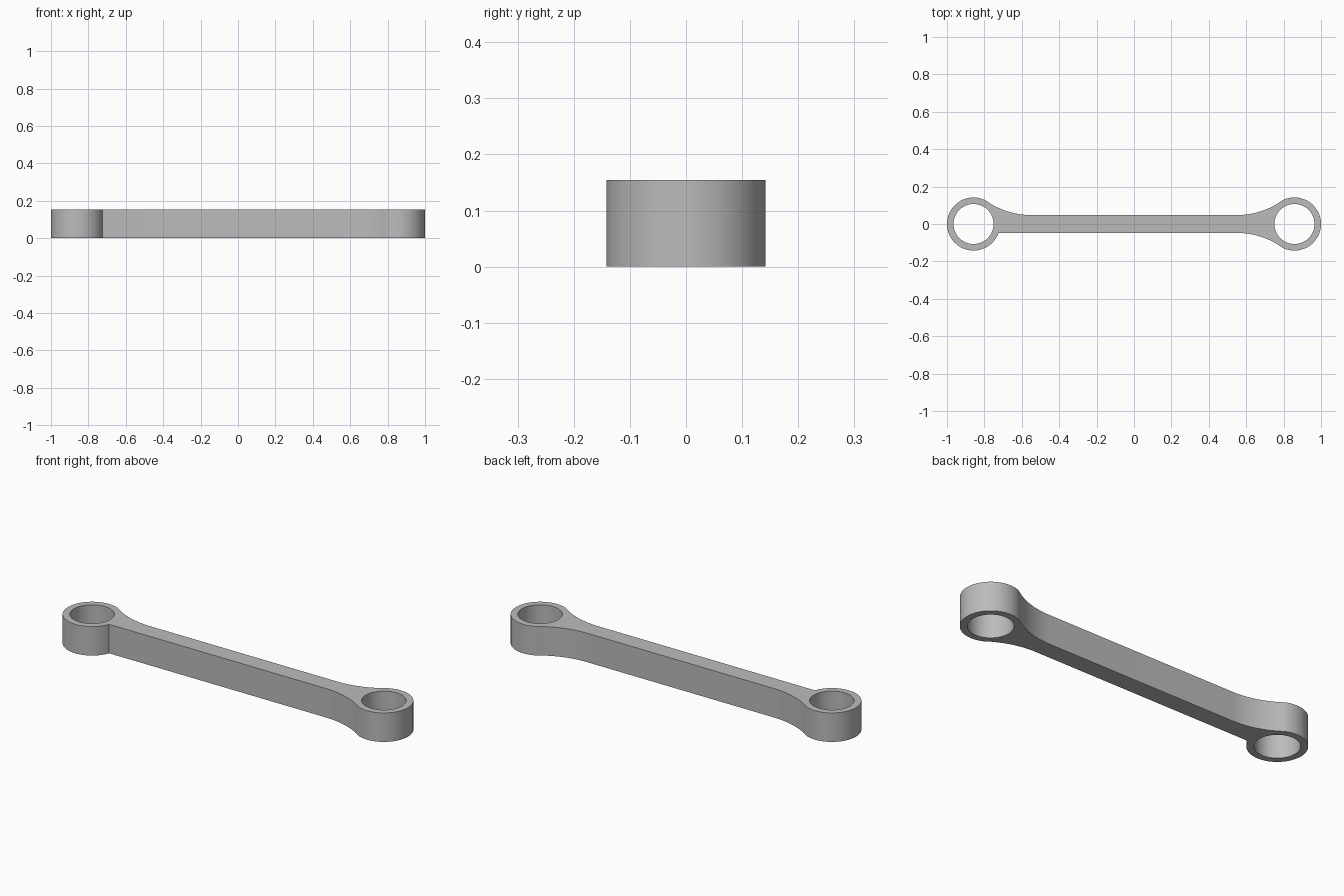
import bpy
import bmesh
import math

cube = bpy.data.objects.get("Cube")
if cube:
    bpy.data.objects.remove(cube, do_unlink=True)

HEIGHT = 0.154
RING_X, RING_R, HOLE_R = 0.858, 0.142, 0.107
BAR_HALF = 0.048
FLARE_START, FLARE_END = 0.55, 0.795


def arc(cx, cy, r, a0, a1, steps):
    return [(cx + r * math.cos(a0 + (a1 - a0) * i / steps),
             cy + r * math.sin(a0 + (a1 - a0) * i / steps)) for i in range(steps + 1)]


# Where the flare meets the ring, and the flare radius tangent to the bar
meet_angle = math.acos((FLARE_END - RING_X) / RING_R)
meet_y = RING_R * math.sin(meet_angle)
dx, dy = FLARE_END - FLARE_START, meet_y - BAR_HALF
flare_r = (dx * dx + dy * dy) / (2 * dy)
flare = arc(FLARE_START, BAR_HALF + flare_r, flare_r,
            -math.pi / 2, -math.pi / 2 + math.asin(dx / flare_r), 14)

# Outline: right half, then the left half with one plain corner at the front
outline = [(x, -y) for x, y in flare]
outline += arc(RING_X, 0, RING_R, -meet_angle, meet_angle, 56)[1:-1]
outline += flare[::-1]
outline += [(-x, y) for x, y in flare]
notch_angle = 2 * math.pi - math.asin(BAR_HALF / RING_R)
outline += arc(-RING_X, 0, RING_R, math.pi - meet_angle, notch_angle, 62)[1:]

holes = [arc(s * RING_X, 0, HOLE_R, 0, 2 * math.pi, 64)[:-1] for s in (-1, 1)]

# Fill the outline around the holes and extrude it upwards
bm = bmesh.new()
for loop in [outline] + holes:
    verts = [bm.verts.new((x, y, 0)) for x, y in loop]
    for i, v in enumerate(verts):
        bm.edges.new((v, verts[(i + 1) % len(verts)]))
bmesh.ops.triangle_fill(bm, edges=bm.edges[:], use_beauty=True)
result = bmesh.ops.extrude_face_region(bm, geom=bm.faces[:], use_keep_orig=True)
top = [g for g in result["geom"] if isinstance(g, bmesh.types.BMVert)]
bmesh.ops.translate(bm, verts=top, vec=(0, 0, HEIGHT))
bmesh.ops.recalc_face_normals(bm, faces=bm.faces[:])
mesh = bpy.data.meshes.new("link_arm")
bm.to_mesh(mesh)
bm.free()

# Plain grey metal
grey = bpy.data.materials.new("plain_grey")
grey.use_nodes = True
grey.diffuse_color = (0.5, 0.5, 0.5, 1)
grey.node_tree.nodes["Principled BSDF"].inputs["Base Color"].default_value = (0.5, 0.5, 0.5, 1)
mesh.materials.append(grey)

arm = bpy.data.objects.new("link_arm", mesh)
bpy.context.collection.objects.link(arm)
bpy.ops.object.select_all(action="DESELECT")
arm.select_set(True)
bpy.context.view_layer.objects.active = arm
bpy.ops.object.shade_smooth_by_angle(angle=math.radians(30))
